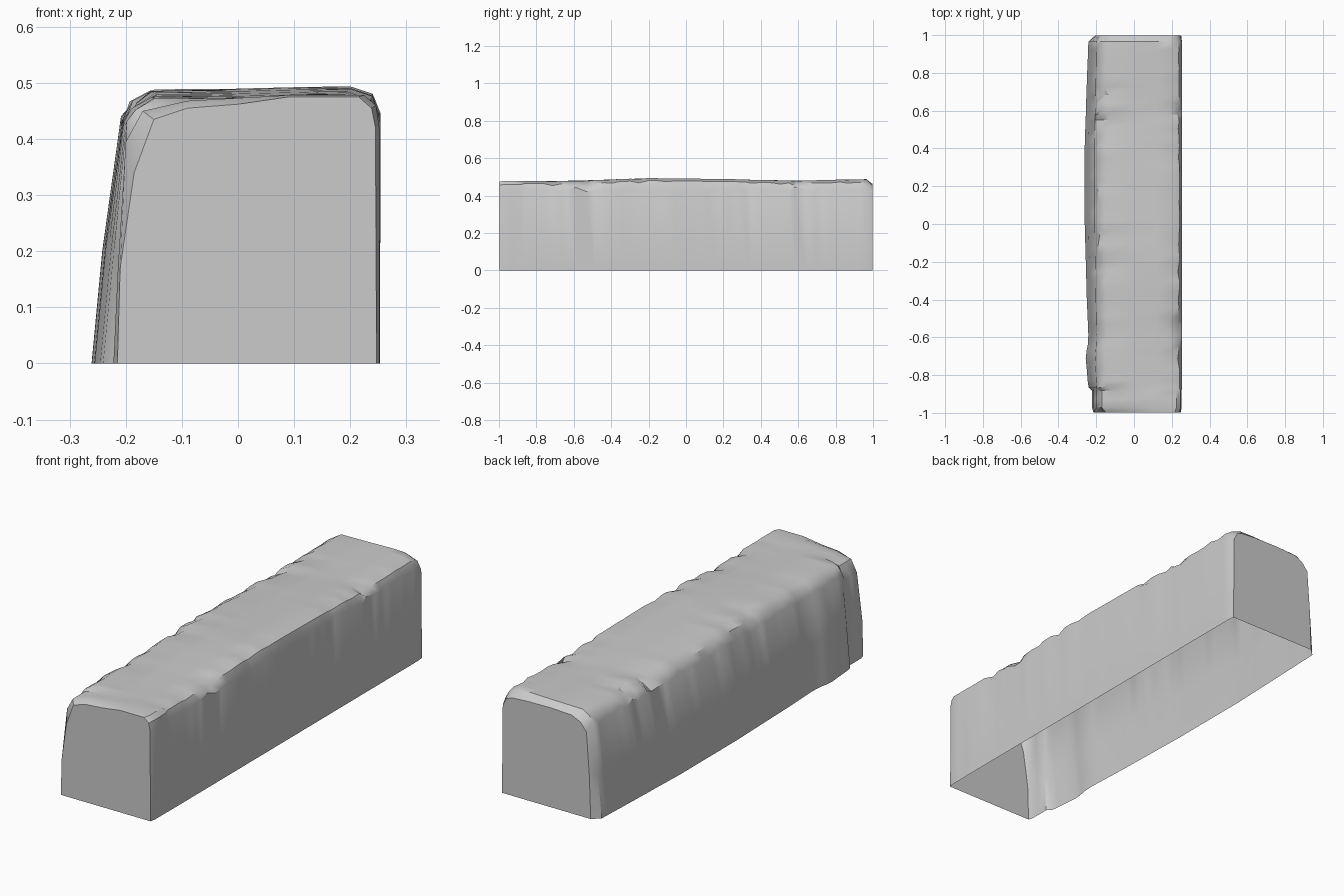
import bpy, bmesh, math, random
from mathutils import Vector

random.seed(7)
cube = bpy.data.objects.get("Cube")
if cube:
    bpy.data.objects.remove(cube)

stone = bpy.data.materials.new("light grey stone")
stone.use_nodes = True
GREY = (0.6, 0.6, 0.6, 1)
stone.diffuse_color = GREY
stone.node_tree.nodes["Principled BSDF"].inputs["Base Color"].default_value = GREY

# Cross-sections (x, z), from the left foot over the top to the right foot
FACE = [(-.215, 0), (-.21, .17), (-.185, .34), (-.15, .435), (-.09, .455), (0, .462),
        (.09, .475), (.215, .475), (.238, .455), (.245, .42), (.247, 0)]
LIP = [(-.222, 0), (-.214, .17), (-.2, .395), (-.17, .45), (-.09, .468), (0, .473),
       (.09, .478), (.225, .478), (.246, .46), (.252, .42), (.252, 0)]
BODY = [(-.25, 0), (-.231, .2), (-.203, .43), (-.183, .462), (-.15, .482), (0, .483),
        (.12, .486), (.2, .487), (.24, .474), (.254, .435), (.253, 0)]
BACK = [(-.207, 0), (-.2, .2), (-.185, .4), (-.155, .437), (-.11, .458), (0, .463),
        (.12, .461), (.195, .456), (.226, .446), (.246, .41), (.25, 0)]


def lerp_table(table, y):
    for (a, va), (b, vb) in zip(table, table[1:]):
        if y <= b:
            return va + (vb - va) * max(0, (y - a) / (b - a))
    return table[-1][1]


# Slow swell of the leaning side and of the top along the length
SWELL = [(-.87, .01), (-.72, -.006), (-.6, .009), (-.4, 0), (0, -.011), (.4, -.011), (.75, 0), (1, .01)]
CREST = [(-.87, -.01), (-.6, -.006), (-.2, .007), (.2, .002), (.6, -.006), (.95, .002)]


def worn_section(y):
    """Body section with chipped shoulders."""
    swell, crest = lerp_table(SWELL, y), lerp_table(CREST, y)
    chip_l = random.random() ** 3 * .02
    chip_r = random.random() ** 3 * .028
    points = []
    for i, (x, z) in enumerate(BODY):
        if i < 4:
            x += swell * (1 if i < 2 else .5)
        if 3 <= i <= 8:
            z += crest
        if i in (3, 4):
            x += chip_l + random.uniform(-.006, .006)
            z -= chip_l * .4
        if i in (7, 8):
            x -= chip_r * (1 if i == 7 else .5)
            z -= chip_r * (.25 if i == 7 else .7)
        if i in (2, 9):
            z += random.uniform(-.018, .012)
        points.append((x, z))
    return points


# Rings from the front face, over the step, along the body to the back face
rings = [(-.997, FACE), (-.972, LIP), (-.93, LIP), (-.882, LIP)]
COUNT = 40
for k in range(COUNT):
    t = k / (COUNT - 1)
    y = -.865 + t * 1.83
    rings.append((y + (random.uniform(-.012, .012) if 0 < k < COUNT - 1 else 0), worn_section(y)))
rings.append((.997, BACK))

bm = bmesh.new()
loops = []
for y, section in rings:
    loops.append([bm.verts.new(Vector((x, y, z))) for x, z in section])

# Leave the underside open, as a thin shell
for near, far in zip(loops, loops[1:]):
    for i in range(len(near) - 1):
        bm.faces.new((near[i], far[i], far[i + 1], near[i + 1]))
bm.faces.new(loops[0])
bm.faces.new(list(reversed(loops[-1])))
bmesh.ops.recalc_face_normals(bm, faces=bm.faces[:])

mesh = bpy.data.meshes.new("stone_block")
bm.to_mesh(mesh)
bm.free()
mesh.materials.append(stone)
block = bpy.data.objects.new("stone_block", mesh)
bpy.context.collection.objects.link(block)

# Smooth worn surfaces, crisp broken edges
bpy.ops.object.select_all(action='DESELECT')
block.select_set(True)
bpy.context.view_layer.objects.active = block
bpy.ops.object.shade_smooth_by_angle(angle=math.radians(35))
